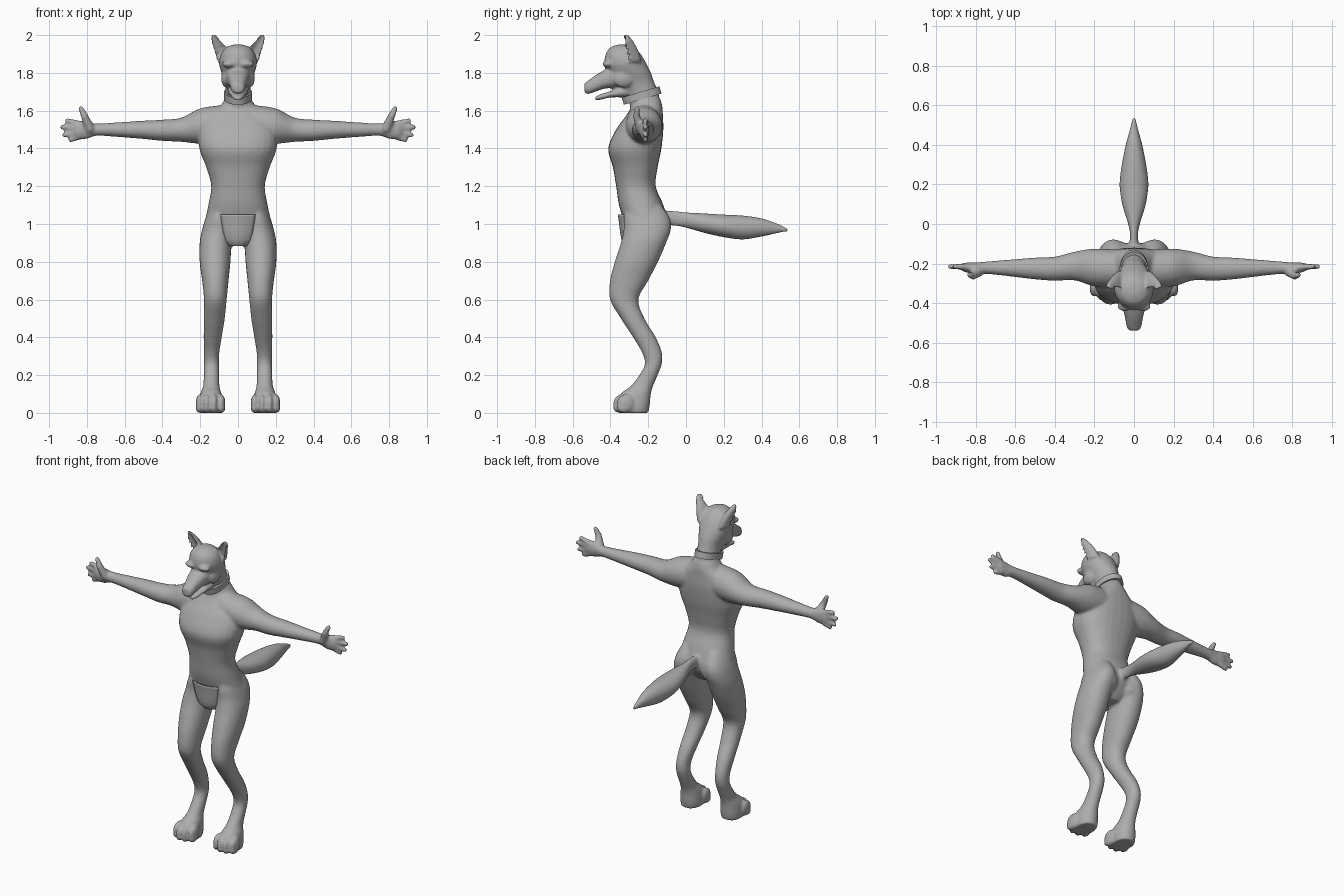
import bpy, bmesh, math
from mathutils import Vector, Matrix

if "Cube" in bpy.data.objects:
    bpy.data.objects.remove(bpy.data.objects["Cube"])

grey = bpy.data.materials.new("plain grey")
grey.diffuse_color = (0.42, 0.42, 0.42, 1)
grey.use_nodes = True
grey.node_tree.nodes["Principled BSDF"].inputs["Base Color"].default_value = grey.diffuse_color


def finish(bm, name):
    bmesh.ops.recalc_face_normals(bm, faces=bm.faces)
    me = bpy.data.meshes.new(name)
    bm.to_mesh(me)
    bm.free()
    ob = bpy.data.objects.new(name, me)
    bpy.context.collection.objects.link(ob)
    me.materials.append(grey)
    return ob


def spline(rows, n=5):
    """Smooth in-between rows through the given ones."""
    out = []
    for i in range(len(rows) - 1):
        p = [rows[max(0, min(len(rows) - 1, i + k))] for k in (-1, 0, 1, 2)]
        for s in range(n):
            t = s / n
            out.append([0.5 * (2 * b + (c - a) * t + (2 * a - 5 * b + 4 * c - d) * t * t
                        + (3 * b - a - 3 * c + d) * t ** 3) for a, b, c, d in zip(*p)])
    return out + [list(rows[-1])]


def loft(bm, axis, rows, side=1, power=2.0, scoop=False, seg=28):
    """Rows: position on axis, then low/high limits on the other two axes."""
    rings = []
    for t, a0, a1, b0, b1 in spline(rows):
        ring = []
        for k in range(seg):
            w = 2 * math.pi * k / seg
            c, s = math.cos(w), math.sin(w)
            c = math.copysign(abs(c) ** (2 / power), c)
            s = math.copysign(abs(s) ** (2 / power), s)
            if scoop:
                a, b = (a0 + a1) / 2 + c * (a1 - a0) / 2, b0 + (b1 - b0) * (s if s > 0 else -0.4 * s)
            else:
                a, b = (a0 + a1) / 2 + c * (a1 - a0) / 2, (b0 + b1) / 2 + s * (b1 - b0) / 2
            p = {'x': (t, a, b), 'y': (a, t, b), 'z': (a, b, t)}[axis]
            ring.append(bm.verts.new((p[0] * side, p[1], p[2])))
        rings.append(ring)
    for r, q in zip(rings, rings[1:]):
        for k in range(seg):
            j = (k + 1) % seg
            bm.faces.new((r[k], r[j], q[j], q[k]))
    bm.faces.new(rings[0])
    bm.faces.new(rings[-1])


def blob(bm, c, r):
    m = Matrix.Translation(c) @ Matrix.Diagonal((r[0], r[1], r[2], 1))
    bmesh.ops.create_icosphere(bm, subdivisions=2, radius=1, matrix=m)


def digit(bm, a, b, ra, rb):
    a, b = Vector(a), Vector(b)
    for i in range(10):
        r = ra + (rb - ra) * i / 9
        blob(bm, a.lerp(b, i / 9), (r, r, r))


def sym(rows):
    return [(t, -h, h, lo, hi) for t, h, lo, hi in rows]


body = bmesh.new()
# torso and pelvis
loft(body, 'z', sym([(0.885, .05, -.28, -.17), (0.93, .12, -.31, -.13), (1.0, .172, -.325, -.095),
     (1.1, .157, -.355, -.12), (1.2, .142, -.37, -.16), (1.3, .168, -.387, -.15), (1.4, .205, -.412, -.13),
     (1.5, .205, -.37, -.12), (1.57, .165, -.32, -.122), (1.62, .10, -.29, -.125), (1.66, .07, -.285, -.135)]), power=2.3)
# neck and skull
loft(body, 'z', sym([(1.58, .085, -.29, -.125), (1.64, .068, -.30, -.135), (1.70, .066, -.325, -.148),
     (1.75, .072, -.375, -.168), (1.80, .088, -.415, -.185), (1.85, .1, -.432, -.21), (1.90, .09, -.425, -.24),
     (1.935, .062, -.40, -.275), (1.95, .025, -.36, -.31)]))
# muzzle and open lower jaw
loft(body, 'y', sym([(-.36, .07, 1.72, 1.84), (-.43, .056, 1.717, 1.815), (-.48, .044, 1.70, 1.787),
     (-.52, .037, 1.688, 1.757), (-.538, .024, 1.698, 1.745)]), power=2.5)
loft(body, 'y', sym([(-.31, .055, 1.67, 1.74), (-.40, .042, 1.67, 1.703), (-.45, .032, 1.658, 1.688),
     (-.48, .018, 1.655, 1.675)]), power=2.4)
# tail
loft(body, 'y', sym([(-.14, .03, 1.0, 1.07), (-.06, .02, .99, 1.07), (0, .03, .98, 1.062), (.1, .06, .952, 1.056),
     (.2, .073, .93, 1.05), (.3, .062, .918, 1.045), (.4, .042, .933, 1.03), (.49, .018, .952, 1.0),
     (.542, .006, .96, .975)]))

for s in (-1, 1):
    # arm and palm
    loft(body, 'x', [(.08, -.32, -.13, 1.43, 1.63), (.2, -.315, -.125, 1.425, 1.612), (.3, -.285, -.14, 1.435, 1.563),
         (.4, -.287, -.165, 1.44, 1.552), (.5, -.28, -.17, 1.45, 1.547), (.65, -.262, -.182, 1.462, 1.537),
         (.75, -.252, -.19, 1.467, 1.532), (.8, -.25, -.195, 1.45, 1.543), (.85, -.245, -.195, 1.45, 1.545),
         (.87, -.235, -.2, 1.46, 1.53)], side=s)
    # thumb and four fingers
    digit(body, (s * .785, -.24, 1.505), (s * .812, -.262, 1.57), .028, .02)
    digit(body, (s * .812, -.262, 1.57), (s * .832, -.258, 1.612), .02, .014)
    for z0, x1, z1 in ((1.53, .905, 1.547), (1.508, .93, 1.513), (1.483, .918, 1.471), (1.463, .885, 1.445)):
        digit(body, (s * .84, -.217, z0), (s * x1, -.215, z1), .018, .014)
    # leg down to the ankle and foot
    loft(body, 'z', [(.0, .085, .205, -.345, -.2), (.04, .08, .208, -.35, -.192), (.1, .087, .2, -.345, -.186),
         (.14, .098, .185, -.295, -.175), (.2, .1, .181, -.247, -.15), (.26, .1, .18, -.218, -.128),
         (.32, .099, .18, -.233, -.128), (.4, .086, .182, -.28, -.16), (.5, .07, .181, -.345, -.22),
         (.6, .06, .18, -.402, -.252), (.7, .05, .19, -.402, -.2), (.8, .04, .203, -.377, -.148),
         (.9, .034, .203, -.345, -.105), (.97, .025, .19, -.33, -.08), (1.03, .025, .172, -.33, -.085),
         (1.1, .04, .14, -.32, -.13)], side=s, power=2.15)
    # toes
    for x, y in ((.088, -.325), (.127, -.34), (.167, -.34), (.203, -.32)):
        blob(body, (s * x, y, .05), (.022, .048, .051))
        blob(body, (s * x, y - .01, .026), (.022, .038, .028))
    # cupped ear
    loft(body, 'z', [(1.86, .035, .11, -.31, -.235), (1.90, .048, .122, -.325, -.245), (1.94, .066, .134, -.333, -.262),
         (1.98, .1, .144, -.335, -.287), (2.004, .12, .143, -.335, -.308)], side=s, scoop=True)
    # brow ridge and cheek
    blob(body, (s * .045, -.415, 1.847), (.042, .028, .02))
    blob(body, (s * .06, -.33, 1.77), (.03, .06, .05))
    # buttock
    blob(body, (s * .085, -.165, .985), (.075, .085, .09))

ob = finish(body, "body")
bpy.context.view_layer.objects.active = ob
ob.select_set(True)
rm = ob.modifiers.new("fuse", 'REMESH')
rm.mode = 'VOXEL'
rm.voxel_size = 0.008
sm = ob.modifiers.new("soften", 'SMOOTH')
sm.factor = 0.5
sm.iterations = 5
for m in ("fuse", "soften"):
    bpy.ops.object.modifier_apply(modifier=m)
bpy.ops.object.shade_smooth()

# collar: tilted oval band
bm = bmesh.new()
n, rings = 40, []
tilt = Matrix.Translation((0, -.235, 1.68)) @ Matrix.Rotation(.29, 4, 'X')
for k in range(n):
    w = 2 * math.pi * k / n
    rings.append([bm.verts.new(tilt @ Vector(((.074 - d) * math.cos(w), (.104 - d) * math.sin(w), z)))
                  for d, z in ((0, -.02), (0, .02), (.016, .02), (.016, -.02))])
for k in range(n):
    a, b = rings[k], rings[(k + 1) % n]
    for i in range(4):
        j = (i + 1) % 4
        bm.faces.new((a[i], a[j], b[j], b[i]))
collar = finish(bm, "collar")

# loincloth: curved tapering panel
bm = bmesh.new()
grid = []
for z, h, y in spline([(1.05, .092, -.357), (1.0, .084, -.35), (.95, .075, -.344), (.91, .064, -.335), (.885, .045, -.32)], 4):
    grid.append([bm.verts.new((h * u / 6, y + .025 * (u / 6) ** 2, z)) for u in range(-6, 7)])
for r, q in zip(grid, grid[1:]):
    for k in range(12):
        bm.faces.new((r[k], r[k + 1], q[k + 1], q[k]))
cloth = finish(bm, "loincloth")
th = cloth.modifiers.new("thickness", 'SOLIDIFY')
th.thickness = 0.008
th.offset = 0

for o in (collar, cloth):
    bpy.ops.object.select_all(action='DESELECT')
    o.select_set(True)
    bpy.context.view_layer.objects.active = o
    bpy.ops.object.shade_smooth_by_angle(angle=math.radians(40))
